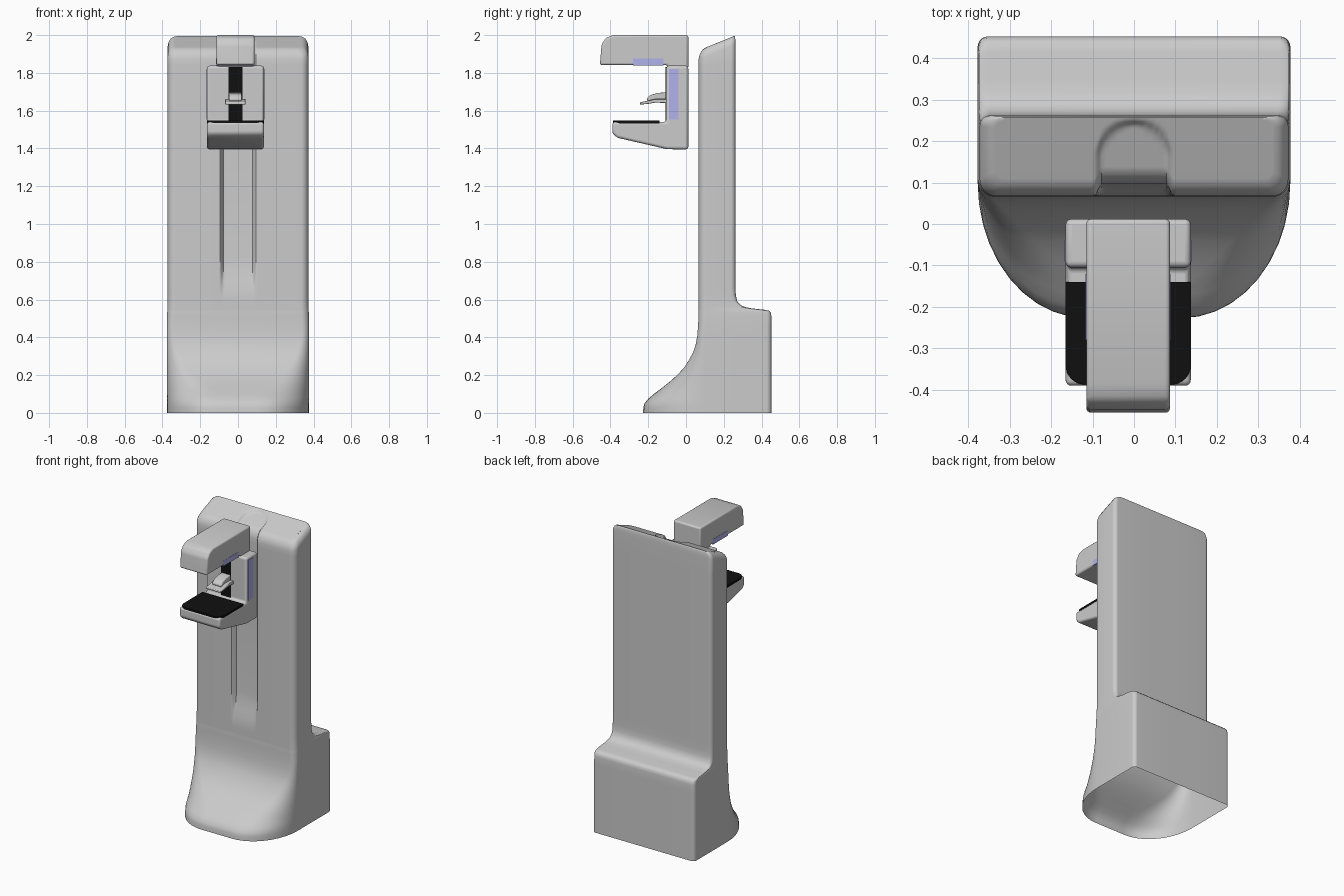
import bpy, bmesh, math

if "Cube" in bpy.data.objects:
    bpy.data.objects.remove(bpy.data.objects["Cube"])

CX = -0.014  # centre line of the dispensing head


def material(name, color):
    m = bpy.data.materials.new(name)
    m.diffuse_color = color
    m.use_nodes = True
    m.node_tree.nodes["Principled BSDF"].inputs["Base Color"].default_value = m.diffuse_color
    return m


BLACK = material("black", (0.005, 0.005, 0.005, 1))
BLUE = material("pale_blue", (0.45, 0.45, 0.85, 1))


def smooth(a, b, v):
    t = min(1, max(0, (v - a) / (b - a)))
    return t * t * (3 - 2 * t)


def finish(name, bm, mat=None, bevel=0):
    bmesh.ops.recalc_face_normals(bm, faces=bm.faces)
    me = bpy.data.meshes.new(name)
    bm.to_mesh(me)
    bm.free()
    ob = bpy.data.objects.new(name, me)
    bpy.context.collection.objects.link(ob)
    if mat:
        me.materials.append(mat)
    if bevel:
        mod = ob.modifiers.new("bevel", 'BEVEL')
        mod.width, mod.segments, mod.limit_method = bevel, 4, 'ANGLE'
        mod.angle_limit = math.radians(25)
    bpy.ops.object.select_all(action='DESELECT')
    ob.select_set(True)
    bpy.context.view_layer.objects.active = ob
    bpy.ops.object.shade_smooth_by_angle(angle=math.radians(40))
    return ob


def prism(name, profile, half, bevel=0, mat=None, cx=CX):
    """Extrude a (y, z) side profile across x."""
    bm = bmesh.new()
    f = bm.faces.new([bm.verts.new((cx - half, y, z)) for y, z in profile])
    r = bmesh.ops.extrude_face_region(bm, geom=[f])
    moved = [v for v in r["geom"] if isinstance(v, bmesh.types.BMVert)]
    bmesh.ops.translate(bm, verts=moved, vec=(2 * half, 0, 0))
    return finish(name, bm, mat, bevel)


def rect(y0, y1, z0, z1):
    return [(y0, z0), (y1, z0), (y1, z1), (y0, z1)]


# ---- stand: lofted rings, each with matching front and back rows ----
FRONT_X = [0, .02, .04, .055, .068, .078, .084, .09, .096, .104]
ARC = 10


def rows(w, yf, yb, groove, inset=0):
    w, yf, yb = w - inset, yf + inset, yb - inset * .15
    r = max(.04 - inset * .4, .1 - yf)
    rx, rb = min(.262, r), .025
    front = [(x, yf + groove * (1 - smooth(.076, .096, x))) for x in FRONT_X]
    back = [(x, yb) for x in FRONT_X]
    for i in range(ARC + 1):
        a = math.pi / 2 * i / ARC
        front.append((w - rx + rx * math.sin(a), yf + r - r * math.cos(a)))
        back.append((w - rb + rb * math.sin(a), yb - rb + rb * math.cos(a)))
    mirror = lambda row: [(-x, y) for x, y in row[:0:-1]] + row
    return mirror(front), mirror(back)


def top_z(x, y):
    # sloping top with a shallow arched recess
    z = 1.998 - .41 * (.262 - y) + .09 * (y - .07) * (.262 - y)
    d = math.hypot(x, max(0, y - .16))
    return z - .014 * (1 - smooth(.078, .094, d))


# (z, front y, back y)
PROFILE = [
    (0, -.227, .452), (.03, -.226, .452), (.05, -.22, .452), (.075, -.2, .452),
    (.1, -.17, .452), (.135, -.124, .452), (.17, -.08, .452), (.205, -.042, .452),
    (.24, -.01, .452), (.28, .016, .452), (.32, .037, .452), (.36, .051, .452),
    (.41, .06, .452), (.46, .064, .452), (.51, .066, .452), (.53, .066, .449),
    (.541, .067, .438), (.546, .067, .415), (.553, .067, .35), (.56, .067, .315),
    (.57, .067, .29), (.59, .067, .272), (.62, .067, .264), (.66, .067, .262),
    (.71, .067, .262), (.76, .067, .262), (.82, .067, .262), (1.3, .067, .262),
    (1.84, .067, .262)]

bm = bmesh.new()
rings = []
for z, yf, yb in PROFILE:
    w = .377 - .005 * smooth(.45, .62, z)
    f, b = rows(w, yf, yb, .03 * smooth(.6, .82, z))
    rings.append([(x, y, z) for x, y in f + b[::-1]])
for inset, drop in ((0, .045), (.004, .027), (.013, .011), (.024, .003), (.036, 0)):
    f, b = rows(.372, .067, .262, .03, inset)
    rings.append([(x, y, top_z(x, y) - drop) for x, y in f + b[::-1]])
loops = [[bm.verts.new(p) for p in ring] for ring in rings]
for lo, hi in zip(loops, loops[1:]):
    for i in range(len(lo)):
        j = (i + 1) % len(lo)
        bm.faces.new((lo[i], lo[j], hi[j], hi[i]))

# cap grid between the front and back rows of the last ring
STEPS = 24
grid = []
for (fx, fy), (bx, by) in zip(f, b):
    col = []
    for k in range(STEPS + 1):
        t = k / STEPS
        x, y = fx + (bx - fx) * t, fy + (by - fy) * t
        col.append(bm.verts.new((x, y, top_z(x, y))))
    grid.append(col)
for c0, c1 in zip(grid, grid[1:]):
    for k in range(STEPS):
        bm.faces.new((c0[k], c1[k], c1[k + 1], c0[k + 1]))
bmesh.ops.remove_doubles(bm, verts=bm.verts, dist=.0002)
finish("stand_body", bm)

# ---- dispensing head ----
prism("head_arm", [(.012, 1.82), (.012, 2.0), (-.385, 2.0), (-.425, 1.985),
                   (-.447, 1.95), (-.456, 1.842), (-.1, 1.842), (-.095, 1.82)],
      .101, .018)
prism("head_bracket", [(.012, 1.395), (.012, 1.838), (-.105, 1.838), (-.105, 1.54),
                       (-.39, 1.54), (-.39, 1.48), (-.365, 1.457), (-.1, 1.396)],
      .151, .014)

# rounded black drip pad on the lower jaw
bm = bmesh.new()
pts = [(.151, -.14)]
for i in range(9):
    a = math.pi / 2 * i / 8
    pts.append((.106 + .045 * math.cos(a), -.34 - .047 * math.sin(a)))
pts += [(-x, y) for x, y in reversed(pts)]
face = bm.faces.new([bm.verts.new((x + CX, y, 1.532)) for x, y in pts])
ext = bmesh.ops.extrude_face_region(bm, geom=[face])
bmesh.ops.translate(bm, vec=(0, 0, .015),
                    verts=[v for v in ext["geom"] if isinstance(v, bmesh.types.BMVert)])
finish("drip_pad", bm, BLACK)

# slot behind the spout, and blue light strips
prism("slot", rect(-.108, -.09, 1.545, 1.83), .037, 0, BLACK)
for side, s in (("left", -1), ("right", 1)):
    prism(f"side_light_{side}", rect(-.09, -.04, 1.552, 1.82), .003, 0, BLUE, CX + s * .151)
prism("arm_light", rect(-.28, -.12, 1.84, 1.875), .1025, 0, BLUE)

# curved two-piece spout
prism("spout_lower", [(-.1, 1.64), (-.16, 1.643), (-.2, 1.636), (-.243, 1.632),
                      (-.243, 1.645), (-.2, 1.653), (-.16, 1.662), (-.1, 1.662)],
      .054, .004)
prism("spout_upper", [(-.1, 1.66), (-.16, 1.66), (-.205, 1.65), (-.207, 1.664),
                      (-.19, 1.682), (-.15, 1.694), (-.1, 1.697)], .034, .006)
